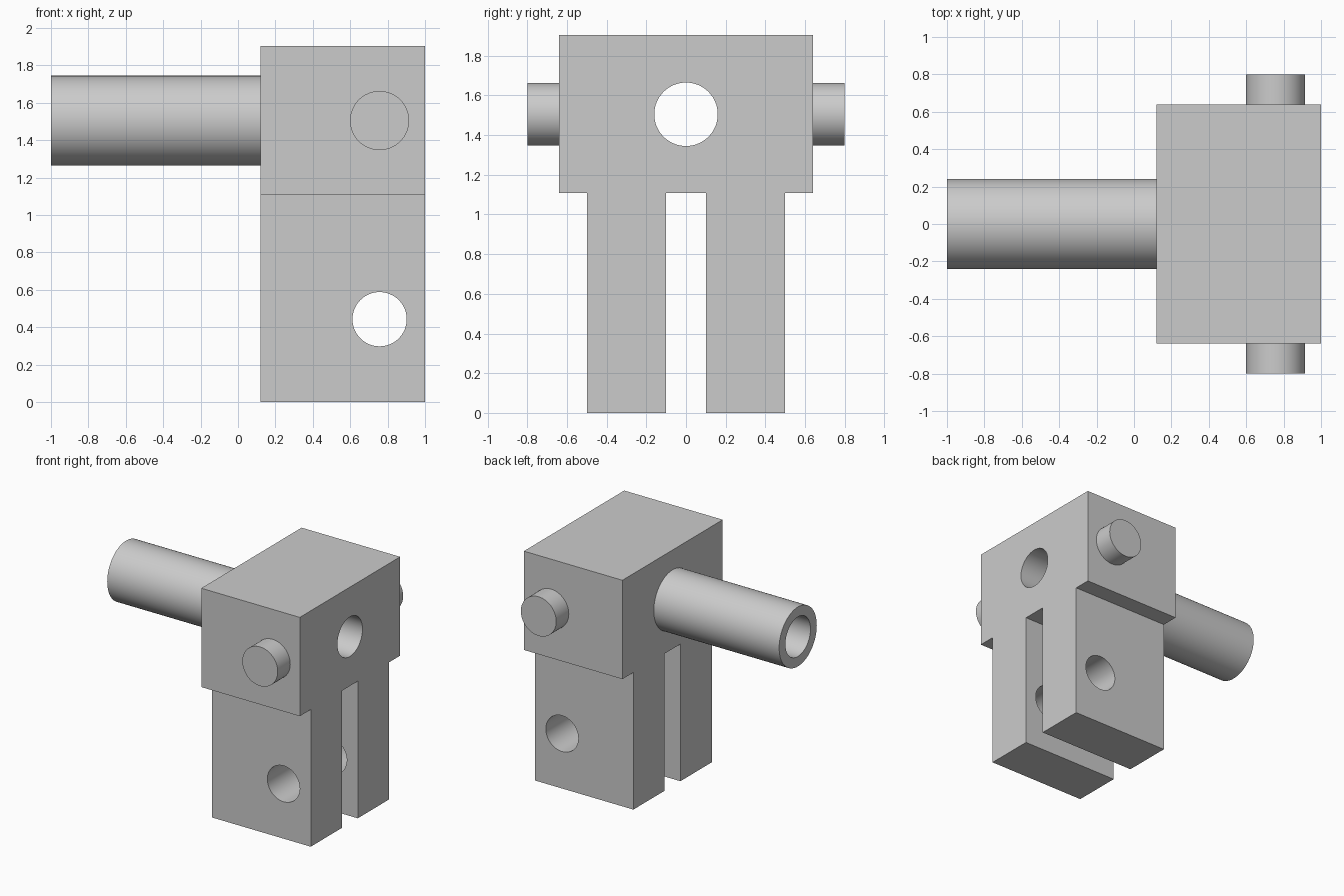
import bpy, bmesh, math
from mathutils import Matrix, Vector

if "Cube" in bpy.data.objects:
    bpy.data.objects.remove(bpy.data.objects["Cube"], do_unlink=True)

SIDES = 64
BACK, FRONT = 0.12, 1.0          # x extent of the block
HALF_W, TOP, STEP = 0.64, 1.905, 1.107
LEG_OUT, LEG_IN = 0.5, 0.1       # y extent of each leg
AXIS_Z, PIN_X = 1.505, 0.757
BORE_R = 0.16

grey = bpy.data.materials.new("plain_grey")
grey.use_nodes = True
colour = (0.6, 0.6, 0.6, 1)
grey.diffuse_color = colour
grey.node_tree.nodes["Principled BSDF"].inputs["Base Color"].default_value = colour


def finish(name, bm):
    bmesh.ops.recalc_face_normals(bm, faces=bm.faces)
    mesh = bpy.data.meshes.new(name)
    bm.to_mesh(mesh)
    bm.free()
    mesh.materials.append(grey)
    obj = bpy.data.objects.new(name, mesh)
    bpy.context.collection.objects.link(obj)
    return obj


def smooth(obj):
    bpy.ops.object.select_all(action="DESELECT")
    obj.select_set(True)
    bpy.context.view_layer.objects.active = obj
    bpy.ops.object.shade_smooth_by_angle(angle=math.radians(30))


def cylinder(name, centre, direction, radius, length):
    bm = bmesh.new()
    turn = Vector((0, 0, 1)).rotation_difference(Vector(direction)).to_matrix().to_4x4()
    bmesh.ops.create_cone(bm, cap_ends=True, segments=SIDES, radius1=radius, radius2=radius,
                          depth=length, matrix=Matrix.Translation(centre) @ turn)
    return finish(name, bm)


# Forked block: one front profile, extruded through its depth
half = [(LEG_IN, STEP), (LEG_IN, 0), (LEG_OUT, 0), (LEG_OUT, STEP), (HALF_W, STEP), (HALF_W, TOP)]
outline = half + [(-y, z) for y, z in reversed(half)]
bm = bmesh.new()
face = bm.faces.new([bm.verts.new((BACK, y, z)) for y, z in outline])
new = bmesh.ops.extrude_face_region(bm, geom=[face])["geom"]
bmesh.ops.translate(bm, vec=(FRONT - BACK, 0, 0),
                    verts=[v for v in new if isinstance(v, bmesh.types.BMVert)])
block = finish("forked_block", bm)

# Main bore and cross hole through both legs
cutters = [cylinder("bore_cutter", (0.56, 0, AXIS_Z), (1, 0, 0), BORE_R, 2),
           cylinder("leg_hole_cutter", (PIN_X, 0, 0.443), (0, 1, 0), 0.145, 2)]
bpy.context.view_layer.objects.active = block
for cutter in cutters:
    cutter.hide_render = True
    cut = block.modifiers.new(cutter.name, "BOOLEAN")
    cut.operation, cut.solver, cut.object = "DIFFERENCE", "EXACT", cutter
    bpy.ops.object.modifier_apply(modifier=cut.name)
    bpy.data.objects.remove(cutter, do_unlink=True)
smooth(block)

# Hollow tube: wall profile spun around the bore axis
bm = bmesh.new()
wall = [bm.verts.new((x, 0, AXIS_Z + r)) for x, r in
        [(BACK, BORE_R), (-1, BORE_R), (-1, 0.24), (BACK, 0.24)]]
edges = [bm.edges.new(pair) for pair in zip(wall, wall[1:])]
bmesh.ops.spin(bm, geom=wall + edges, cent=(0, 0, AXIS_Z), axis=(1, 0, 0),
               angle=math.tau, steps=SIDES, use_merge=True)
bmesh.ops.remove_doubles(bm, verts=bm.verts, dist=0.0001)
smooth(finish("hollow_tube", bm))

# Side pins, slightly sunk into the block
for name, side in (("right_pin", -1), ("left_pin", 1)):
    smooth(cylinder(name, (PIN_X, side * 0.715, AXIS_Z), (0, side, 0), 0.158, 0.17))
